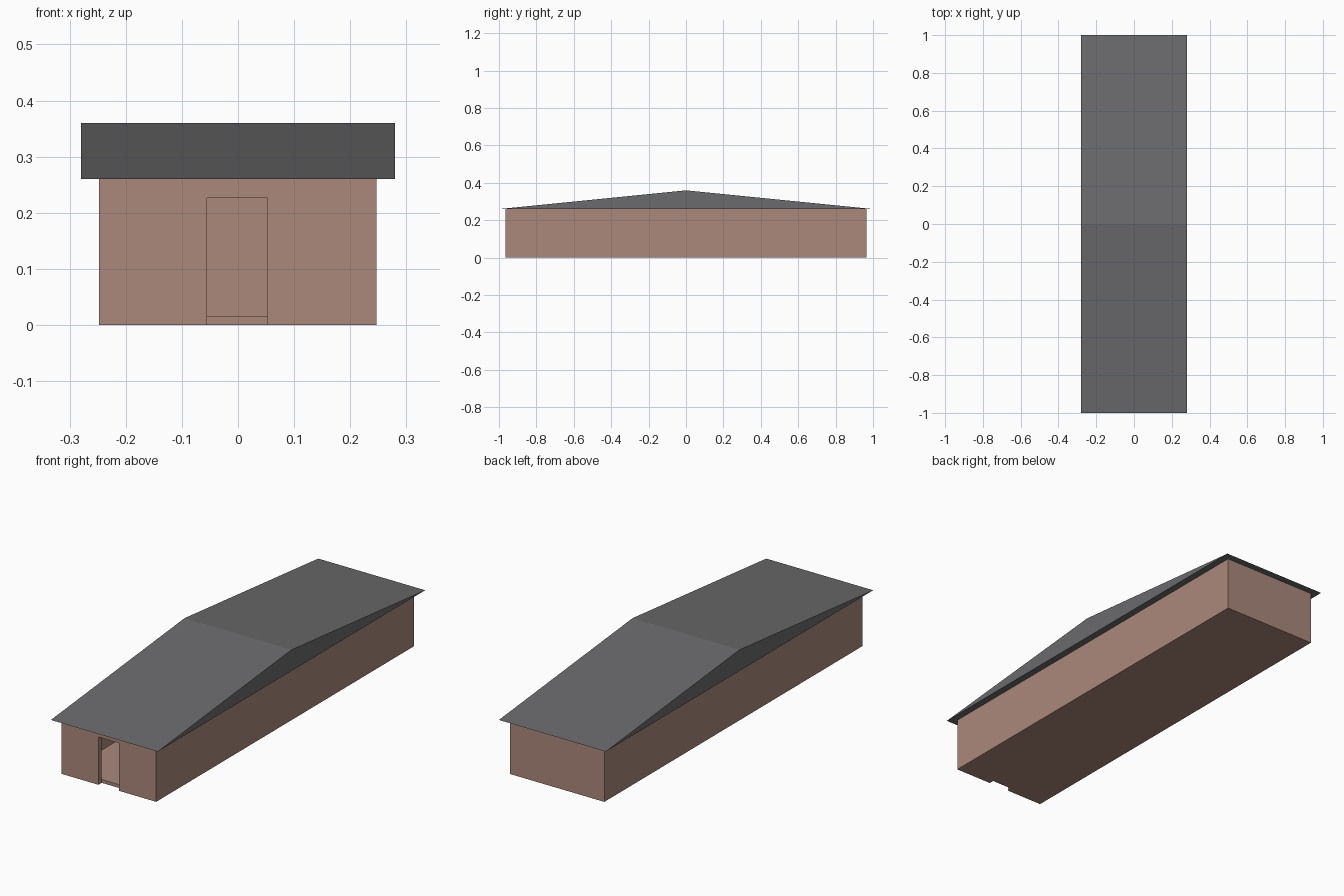
import bpy
import bmesh

if "Cube" in bpy.data.objects:
    bpy.data.objects.remove(bpy.data.objects["Cube"])


def material(name, rgb):
    m = bpy.data.materials.new(name)
    m.diffuse_color = (*rgb, 1.0)
    m.use_nodes = True
    m.node_tree.nodes["Principled BSDF"].inputs["Base Color"].default_value = m.diffuse_color
    return m


def add_object(name, bm, mat):
    bmesh.ops.recalc_face_normals(bm, faces=bm.faces[:])
    mesh = bpy.data.meshes.new(name)
    bm.to_mesh(mesh)
    bm.free()
    mesh.materials.append(mat)
    ob = bpy.data.objects.new(name, mesh)
    bpy.context.collection.objects.link(ob)
    return ob


def box(name, lo, hi, mat):
    bm = bmesh.new()
    bmesh.ops.create_cube(bm, size=1.0)
    for v in bm.verts:
        v.co = [lo[i] if v.co[i] < 0 else hi[i] for i in range(3)]
    return add_object(name, bm, mat)


brick = material("brown_wall", (0.407, 0.25, 0.202))
slate = material("dark_grey_roof", (0.147, 0.147, 0.153))

X0, X1, Y, EAVE, RIDGE = -0.248, 0.247, 0.965, 0.26, 0.36
T, FLOOR = 0.022, 0.016

# Walls and floor: a block hollowed from the top, with a doorway in front
walls = box("walls", (X0, -Y, 0), (X1, Y, EAVE), brick)
room = box("room_cutter", (X0 + T, -Y + T, FLOOR), (X1 - T, Y - T, 0.3), brick)
door = box("doorway_cutter", (-0.055, -1.05, -0.1), (0.053, -Y + T + 0.002, 0.226), brick)
for cutter in (room, door):
    mod = walls.modifiers.new(cutter.name, 'BOOLEAN')
    mod.operation = 'DIFFERENCE'
    mod.solver = 'EXACT'
    mod.object = cutter

# Bake the cuts and remove the cutters
bpy.context.view_layer.update()
cut = bpy.data.meshes.new_from_object(
    walls.evaluated_get(bpy.context.evaluated_depsgraph_get()))
walls.modifiers.clear()
walls.data = cut
for cutter in (room, door):
    bpy.data.objects.remove(cutter)

# Roof: triangular profile in y-z, extruded along x, overhanging all round
bm = bmesh.new()
profile = [(-1, EAVE), (1, EAVE), (0, RIDGE)]
face = bm.faces.new([bm.verts.new((-0.28, y, z)) for y, z in profile])
ext = bmesh.ops.extrude_face_region(bm, geom=[face])
bmesh.ops.translate(bm, vec=(0.56, 0, 0),
                    verts=[g for g in ext["geom"] if isinstance(g, bmesh.types.BMVert)])
add_object("roof", bm, slate)
